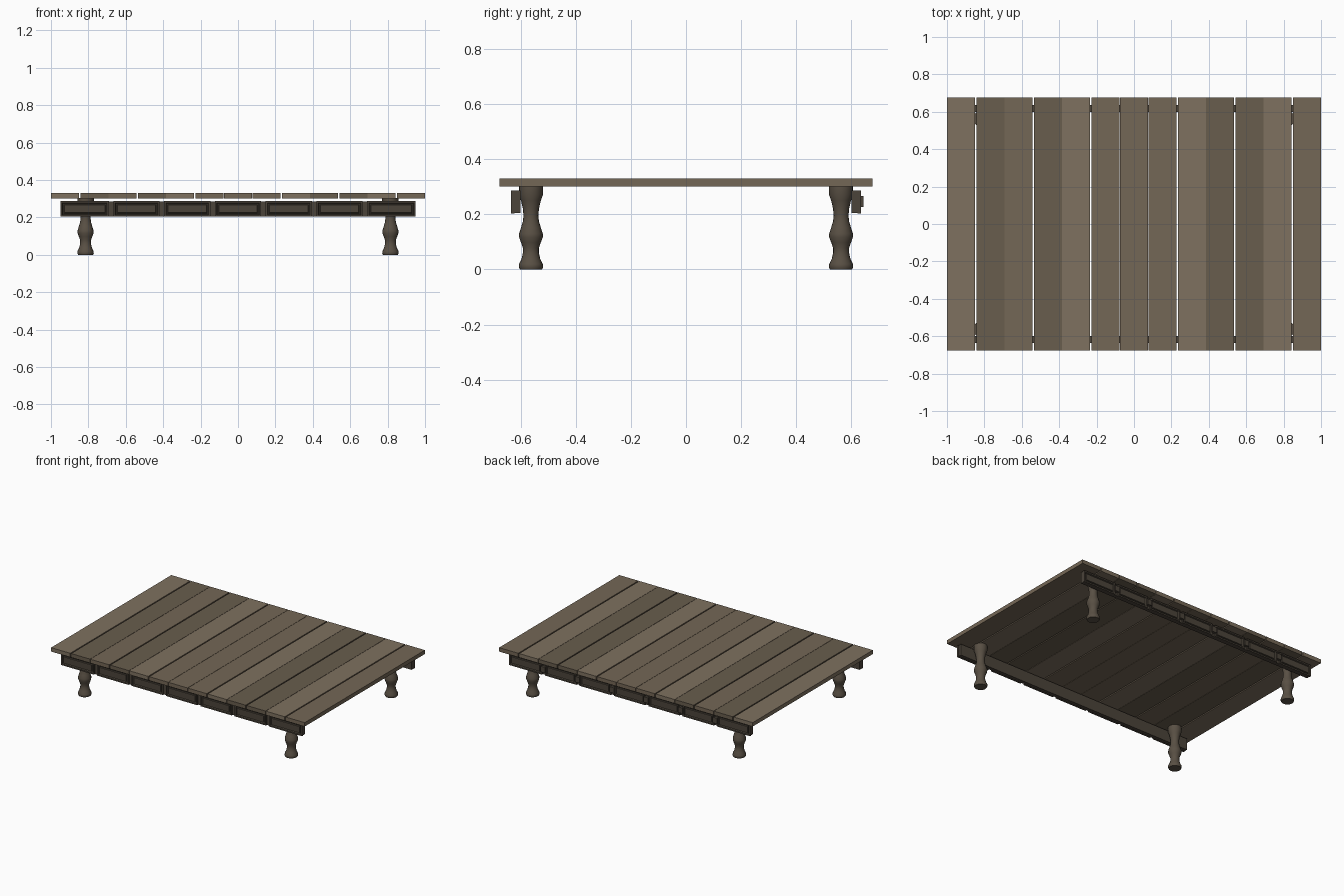
import bpy, bmesh, math
from mathutils import Matrix

if "Cube" in bpy.data.objects:
    bpy.data.objects.remove(bpy.data.objects["Cube"])


def material(name, color):
    m = bpy.data.materials.new(name)
    m.diffuse_color = (*color, 1)
    m.use_nodes = True
    m.node_tree.nodes["Principled BSDF"].inputs["Base Color"].default_value = m.diffuse_color
    return m


LIGHT = material("light plank wood", (0.21, 0.165, 0.115))
MID = material("mid plank wood", (0.175, 0.135, 0.092))
DARK = material("dark plank wood", (0.14, 0.11, 0.075))
LEG = material("leg wood", (0.10, 0.08, 0.058))
APRON = material("apron wood", (0.07, 0.057, 0.042))


def finish(bm, name, mat):
    me = bpy.data.meshes.new(name)
    bmesh.ops.recalc_face_normals(bm, faces=bm.faces)
    bm.to_mesh(me)
    bm.free()
    me.materials.append(mat)
    ob = bpy.data.objects.new(name, me)
    bpy.context.collection.objects.link(ob)
    return ob


def add_box(bm, x0, x1, y0, y1, z0, z1):
    mtx = Matrix.Translation(((x0 + x1) / 2, (y0 + y1) / 2, (z0 + z1) / 2)) \
        @ Matrix.Diagonal((x1 - x0, y1 - y0, z1 - z0, 1))
    verts = bmesh.ops.create_cube(bm, size=1, matrix=mtx)["verts"]
    return list({f for v in verts for f in v.link_faces})


# Table top: 13 planks, with every second seam an open gap
N = 13
W = 2 / N
OPEN = {1, 3, 5, 8, 10, 12}
TONES = [LIGHT, DARK, MID, DARK, LIGHT, MID, MID, MID, LIGHT, DARK, DARK, LIGHT, MID]


def half_gap(seam):
    if seam in (0, N):
        return 0
    return 0.004 if seam in OPEN else 0.001


for i in range(N):
    bm = bmesh.new()
    add_box(bm, -1 + i * W + half_gap(i), -1 + (i + 1) * W - half_gap(i + 1),
            -0.677, 0.677, 0.302, 0.33)
    finish(bm, f"top_plank_{i + 1}", TONES[i])

# Turned legs
PROFILE = [(0.040, 0), (0.044, 0.008), (0.043, 0.02), (0.034, 0.038), (0.029, 0.06),
           (0.029, 0.078), (0.036, 0.098), (0.043, 0.117), (0.043, 0.13), (0.036, 0.152),
           (0.029, 0.175), (0.027, 0.195), (0.029, 0.22), (0.036, 0.25), (0.044, 0.272),
           (0.044, 0.303)]
SIDES = 16
for sx, side in ((-1, "left"), (1, "right")):
    for sy, end in ((-1, "front"), (1, "back")):
        bm = bmesh.new()
        rings = [[bm.verts.new((sx * 0.815 + r * math.cos(math.tau * k / SIDES),
                                sy * 0.563 + r * math.sin(math.tau * k / SIDES), z))
                  for k in range(SIDES)] for r, z in PROFILE]
        for a, b in zip(rings, rings[1:]):
            for k in range(SIDES):
                n = (k + 1) % SIDES
                bm.faces.new((a[k], a[n], b[n], b[k]))
        bm.faces.new(rings[0])
        bm.faces.new(rings[-1])
        leg = finish(bm, f"{end}_{side}_leg", LEG)
        bpy.ops.object.select_all(action='DESELECT')
        leg.select_set(True)
        bpy.context.view_layer.objects.active = leg
        bpy.ops.object.shade_smooth_by_angle(angle=math.radians(40))


# Aprons: backing board with seven moulded panels
def apron(name, back):
    bm = bmesh.new()
    add_box(bm, -0.948, 0.948, -0.626, -0.60, 0.205, 0.286)
    pitch = 1.9 / 7
    for i in range(7):
        c = (i - 3) * pitch
        h = pitch / 2 - 0.012
        x0 = -0.95 if i == 0 else c - h
        x1 = 0.95 if i == 6 else c + h
        faces = add_box(bm, x0, x1, -0.636, -0.622, 0.204, 0.287)
        bm.normal_update()
        face = min(faces, key=lambda f: f.calc_center_median().y)
        # rim, sloped groove, flat floor, raised centre field
        for t, d in ((0.014, 0), (0.005, -0.009), (0.007, 0), (0.004, 0.006)):
            bmesh.ops.inset_region(bm, faces=[face], thickness=t, depth=d)
        # small blocks over the joints on the back apron
        if back and i < 6:
            add_box(bm, c + pitch / 2 - 0.018, c + pitch / 2 + 0.018,
                    -0.645, -0.622, 0.227, 0.267)
    if back:
        bmesh.ops.rotate(bm, verts=bm.verts, cent=(0, 0, 0),
                         matrix=Matrix.Rotation(math.pi, 3, 'Z'))
    finish(bm, name, APRON)


apron("front_apron", False)
apron("back_apron", True)
